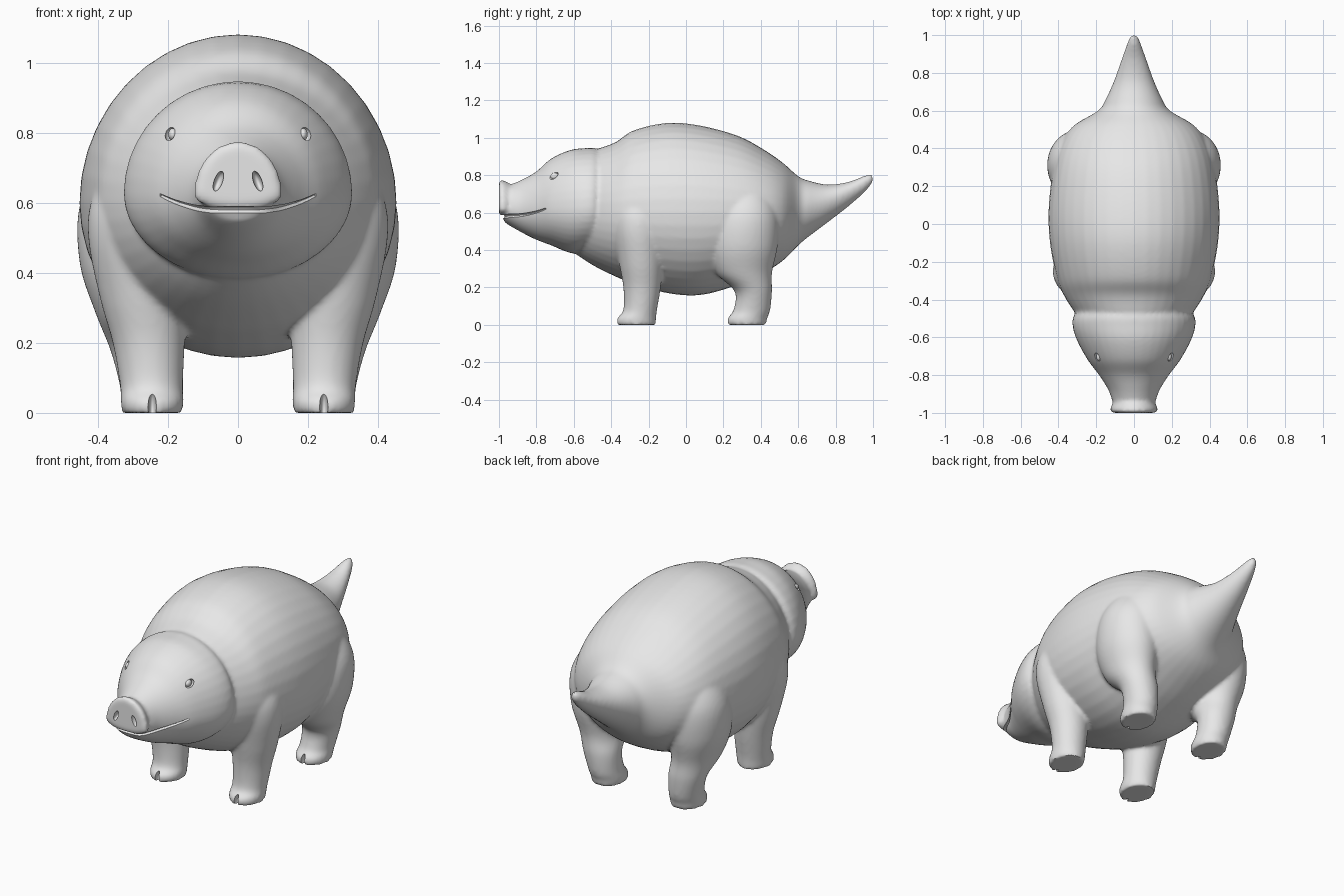
import bpy, bmesh, math
from mathutils import Vector, Matrix

cube = bpy.data.objects.get("Cube")
if cube:
    bpy.data.objects.remove(cube, do_unlink=True)

# One flat grey for the whole animal
grey = bpy.data.materials.new("clay_grey")
grey.use_nodes = True
grey.diffuse_color = (0.8, 0.8, 0.8, 1)
grey.node_tree.nodes["Principled BSDF"].inputs["Base Color"].default_value = (0.8, 0.8, 0.8, 1)

SIDES = 40
ANGLES = [2 * math.pi * i / SIDES for i in range(SIDES)]


def smooth_stations(stations, steps=5):
    """Catmull-Rom interpolation between the given stations."""
    pts = [Vector(s) for s in stations]
    out = []
    for i in range(len(pts) - 1):
        a, b, c, d = pts[max(i - 1, 0)], pts[i], pts[i + 1], pts[min(i + 2, len(pts) - 1)]
        for k in range(steps):
            t = k / steps
            out.append(0.5 * (2 * b + (c - a) * t + (2 * a - 5 * b + 4 * c - d) * t * t
                              + (3 * b - a - 3 * c + d) * t ** 3))
    return out + [pts[-1]]


def loft(bm, rings):
    """Skin a list of rings into a closed tube."""
    loops = [[bm.verts.new(p) for p in ring] for ring in rings]
    faces = [bm.faces.new(loops[0]), bm.faces.new(loops[-1])]
    for low, high in zip(loops, loops[1:]):
        n = len(low)
        for i in range(n):
            j = (i + 1) % n
            faces.append(bm.faces.new((low[i], low[j], high[j], high[i])))
    bmesh.ops.recalc_face_normals(bm, faces=faces)


def trunk(bm, stations):
    """Lengthwise form; stations are (y, bottom, widest height, top, half width)."""
    rings = []
    for y, bottom, mid, top, half in smooth_stations(stations):
        rings.append([(half * math.cos(a), y,
                       mid + math.sin(a) * (top - mid if math.sin(a) > 0 else mid - bottom))
                      for a in ANGLES])
    loft(bm, rings)


def leg(bm, side, stations):
    """Upright form; stations are (z, x, y, x radius, y radius)."""
    rings = [[(side * (x + rx * math.cos(a)), y + ry * math.sin(a), z) for a in ANGLES]
             for z, x, y, rx, ry in smooth_stations(stations)]
    loft(bm, rings)


def ellipsoid(bm, centre, radii, rotation=Matrix()):
    bmesh.ops.create_icosphere(bm, subdivisions=3, radius=1, matrix=Matrix.Translation(centre)
                               @ rotation @ Matrix.Diagonal((*radii, 1)))


def make_object(name, bm):
    mesh = bpy.data.meshes.new(name)
    bm.to_mesh(mesh)
    bm.free()
    mesh.materials.append(grey)
    obj = bpy.data.objects.new(name, mesh)
    bpy.context.collection.objects.link(obj)
    return obj


def activate(obj):
    bpy.ops.object.select_all(action='DESELECT')
    obj.select_set(True)
    bpy.context.view_layer.objects.active = obj


def apply_modifier(obj, kind, **settings):
    activate(obj)
    mod = obj.modifiers.new(kind.lower(), kind)
    for key, value in settings.items():
        setattr(mod, key, value)
    bpy.ops.object.modifier_apply(modifier=mod.name)


bm = bmesh.new()
# Torso running into the upturned tail
trunk(bm, [(-.62, .40, .60, .85, .18), (-.5, .32, .60, .93, .29), (-.38, .26, .60, .975, .37),
           (-.28, .22, .60, 1.04, .41), (-.1, .17, .60, 1.08, .445), (.08, .16, .60, 1.065, .452),
           (.28, .215, .60, 1.01, .43), (.42, .28, .60, .935, .39), (.52, .345, .60, .865, .32),
           (.6, .425, .61, .795, .19), (.66, .475, .63, .77, .15), (.76, .55, .66, .75, .105),
           (.87, .635, .71, .765, .066), (.96, .715, .76, .8, .034), (1.0, .765, .785, .805, .015)])
# Head with heavy jowls
trunk(bm, [(-.975, .555, .61, .73, .09), (-.95, .535, .62, .745, .11), (-.88, .495, .62, .775, .135),
           (-.8, .455, .62, .82, .185), (-.72, .425, .62, .89, .245), (-.62, .385, .62, .935, .30),
           (-.54, .385, .625, .945, .325), (-.48, .41, .63, .943, .315), (-.43, .5, .64, .9, .24)])
# Snout disc
trunk(bm, [(-1.0, .592, .625, .765, .112), (-.99, .582, .622, .775, .125),
           (-.965, .584, .622, .768, .122), (-.92, .61, .63, .74, .09)])
# Legs
for side in (-1, 1):
    leg(bm, side, [(0, .245, -.265, .086, .103), (.035, .245, -.264, .09, .104),
                   (.08, .247, -.245, .09, .09), (.2, .255, -.235, .103, .1),
                   (.33, .27, -.24, .125, .118), (.5, .28, -.25, .148, .14),
                   (.62, .27, -.25, .145, .135), (.76, .23, -.24, .11, .1)])
    leg(bm, side, [(0, .245, .325, .086, .103), (.035, .245, .328, .09, .106),
                   (.08, .25, .352, .088, .098), (.18, .265, .36, .1, .1),
                   (.28, .285, .31, .12, .15), (.42, .298, .305, .153, .185),
                   (.58, .292, .315, .163, .18), (.7, .26, .32, .14, .14), (.8, .22, .32, .08, .08)])
body = make_object("body", bm)
# Fuse the forms into one soft skin
apply_modifier(body, 'REMESH', mode='VOXEL', voxel_size=0.011)
apply_modifier(body, 'SMOOTH', factor=0.5, iterations=6)
bpy.context.view_layer.update()


def on_skin(point):
    return body.closest_point_on_mesh(Vector(point))[1]


eyes = {"right_eye": on_skin((-.185, -.70, .79)), "left_eye": on_skin((.185, -.70, .79))}

bm = bmesh.new()
# Mouth groove following the muzzle
half = [(.21, -.74, .622), (.18, -.80, .604), (.14, -.88, .586), (.11, -.95, .577), (.06, -.99, .572)]
lips = half + [(0, -.995, .571)] + [(-x, y, z) for x, y, z in reversed(half)]
path = smooth_stations([on_skin(p) for p in lips], 3)
rings = []
for i, p in enumerate(path):
    tangent = (path[min(i + 1, len(path) - 1)] - path[max(i - 1, 0)]).normalized()
    across = tangent.cross(Vector((0, 0, 1))).normalized()
    up = across.cross(tangent)
    radius = 0.004 + 0.007 * math.sin(math.pi * i / (len(path) - 1))
    rings.append([p + 1.6 * radius * math.cos(a) * across + radius * math.sin(a) * up
                  for a in ANGLES[::4]])
loft(bm, rings)
# Nostrils, eye sockets and hoof clefts
for side in (-1, 1):
    ellipsoid(bm, (side * .056, -1.0, .662), (.012, .028, .03), Matrix.Rotation(side * -.35, 4, 'Y'))
    for y in (-.372, .218):
        ellipsoid(bm, (side * .245, y, .015), (.012, .035, .05))
for spot in eyes.values():
    ellipsoid(bm, spot, (.016, .034, .022))
cutter = make_object("groove_cutter", bm)
cutter.hide_render = True
apply_modifier(body, 'BOOLEAN', operation='DIFFERENCE', object=cutter, solver='EXACT')
bpy.data.objects.remove(cutter, do_unlink=True)
activate(body)
bpy.ops.object.shade_smooth_by_angle(angle=math.radians(45))

# Eyeballs set into the sockets
for name, spot in eyes.items():
    bm = bmesh.new()
    inward = Vector((-math.copysign(.008, spot.x), .004, -.002))
    ellipsoid(bm, spot + inward, (.013, .022, .018))
    eye = make_object(name, bm)
    activate(eye)
    bpy.ops.object.shade_smooth_by_angle(angle=math.radians(60))
